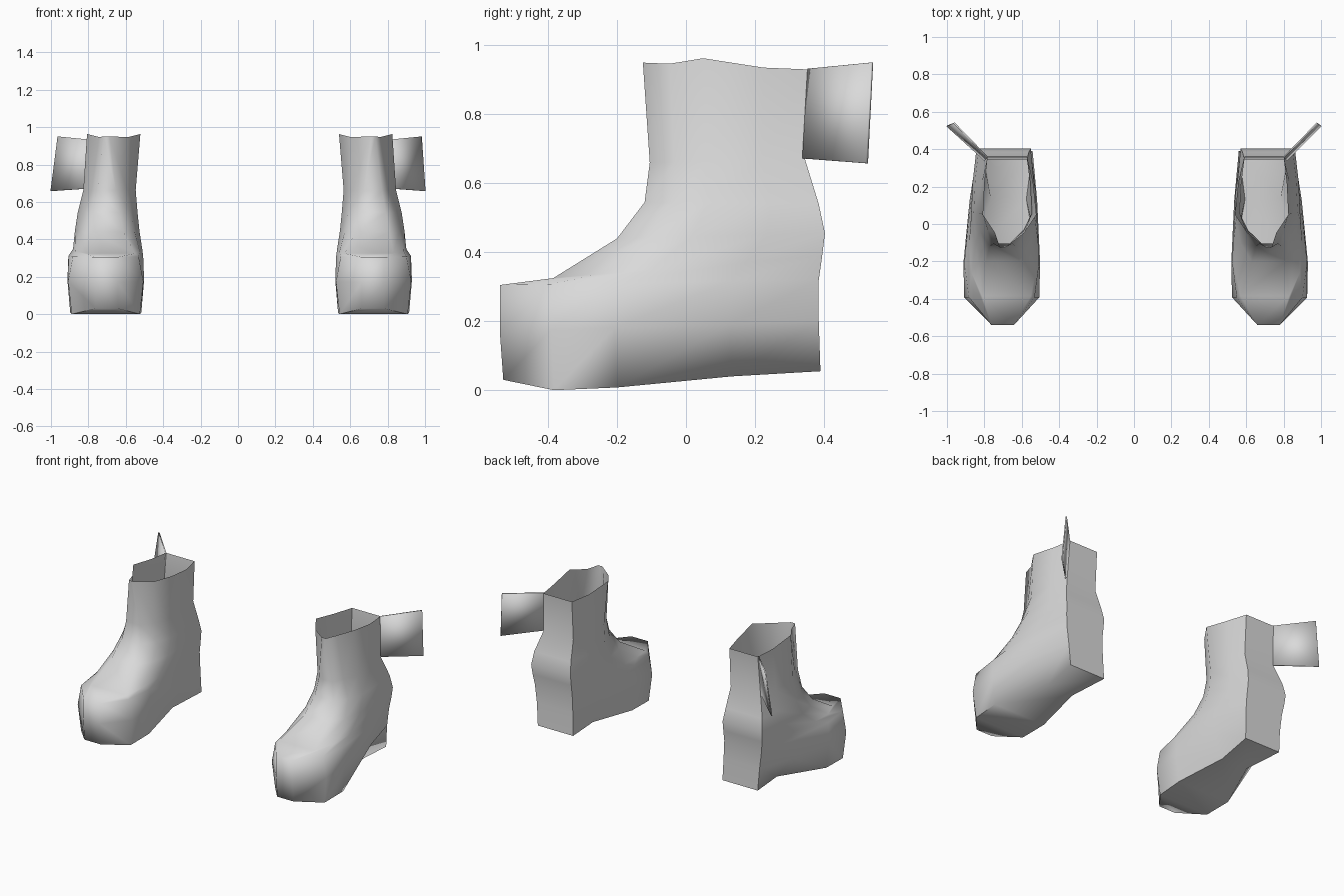
import bpy, bmesh, math

cube = bpy.data.objects.get("Cube")
if cube:
    bpy.data.objects.remove(cube, do_unlink=True)

grey = bpy.data.materials.new("plain grey")
grey.use_nodes = True
grey.diffuse_color = (0.7, 0.7, 0.7, 1)
grey.node_tree.nodes["Principled BSDF"].inputs["Base Color"].default_value = (0.7, 0.7, 0.7, 1)

# Boot layers from sole to rim:
# front y, front z, back y, back z, inner x, outer x,
# front half width, shoulder fullness, back inner x, back outer x
LAYERS = [
    (-0.53, 0.03, 0.39, 0.055, 0.535, 0.915, 0.06, 0.96, 0.56, 0.82),
    (-0.54, 0.17, 0.385, 0.20, 0.52, 0.93, 0.06, 0.98, 0.565, 0.83),
    (-0.54, 0.305, 0.385, 0.32, 0.525, 0.925, 0.06, 0.88, 0.57, 0.845),
    (-0.385, 0.325, 0.395, 0.39, 0.53, 0.90, 0.13, 0.93, 0.57, 0.855),
    (-0.20, 0.44, 0.403, 0.455, 0.545, 0.89, 0.09, 0.85, 0.57, 0.86),
    (-0.12, 0.545, 0.385, 0.54, 0.555, 0.875, 0.07, 0.78, 0.58, 0.85),
    (-0.105, 0.66, 0.345, 0.67, 0.565, 0.845, 0.05, 0.68, 0.59, 0.81),
    (-0.125, 0.95, 0.36, 0.93, 0.54, 0.825, 0.015, 0.55, 0.59, 0.80),
]


def make_object(name, bm, sharp_angle):
    me = bpy.data.meshes.new(name)
    bm.to_mesh(me)
    bm.free()
    me.materials.append(grey)
    me.shade_smooth()
    me.set_sharp_from_angle(angle=math.radians(sharp_angle))
    ob = bpy.data.objects.new(name, me)
    bpy.context.collection.objects.link(ob)
    return ob


def ring(level):
    """Ten points round one layer, from front outer corner to front inner corner."""
    yf, zf, yb, zb, xi, xo, fw, sh, bi, bo = LAYERS[level]
    mid = (xi + xo) / 2
    half = (xo - xi) / 2
    fx = 0.72
    if level == 3:
        fx = 0.70
    stations = [(0, fx - fw, fx + fw),
                (0.16, mid - half * sh, mid + half * sh),
                (0.36, xi, xo),
                (0.72, xi * 0.65 + bi * 0.35, xo * 0.65 + bo * 0.35),
                (1, bi, bo)]
    outer, inner = [], []
    for k, (t, a, b) in enumerate(stations):
        y = yf + (yb - yf) * t
        z = zf + (zb - zf) * t
        if level == 0:
            # ball of the foot touches the ground, arch is pinched in
            z = (0.03, 0.0, 0.008, 0.04, 0.055)[k]
            if k == 3:
                a, b = a + 0.05, b - 0.10
        if level == 7 and k == 2:
            z += 0.02
        outer.append((b, y, z))
        inner.append((a, y, z))
    return outer + inner[::-1]


def boot(name, side, shift):
    bm = bmesh.new()
    rings = [[bm.verts.new((side * x + shift, y, z)) for x, y, z in ring(i)]
             for i in range(len(LAYERS))]
    # walls, open at the rim
    for low, high in zip(rings, rings[1:]):
        for i in range(10):
            j = (i + 1) % 10
            bm.faces.new((low[i], low[j], high[j], high[i]))
    # sole
    s = rings[0]
    for i in range(4):
        bm.faces.new((s[i], s[9 - i], s[8 - i], s[i + 1]))
    if side < 0:
        bmesh.ops.reverse_faces(bm, faces=bm.faces[:])
    make_object(name, bm, 75)


def tab(name, side, shift):
    """Thin flap leaning out from the back outer corner of the rim."""
    bottom_tip = 1.0 if side > 0 else 1.0 + shift
    corners = [(0.80, 0.355, 0.932), (0.815, 0.34, 0.672),
               (bottom_tip, 0.525, 0.658), (0.98, 0.54, 0.95)]
    bm = bmesh.new()
    bm.faces.new([bm.verts.new((side * x + shift, y, z)) for x, y, z in corners])
    ob = make_object(name, bm, 40)
    mod = ob.modifiers.new("thickness", "SOLIDIFY")
    mod.thickness = 0.008
    mod.offset = 0


for label, side, shift in (("left", 1, 0.0), ("right", -1, 0.018)):
    boot(label + "_boot", side, shift)
    tab(label + "_boot_tab", side, shift)
